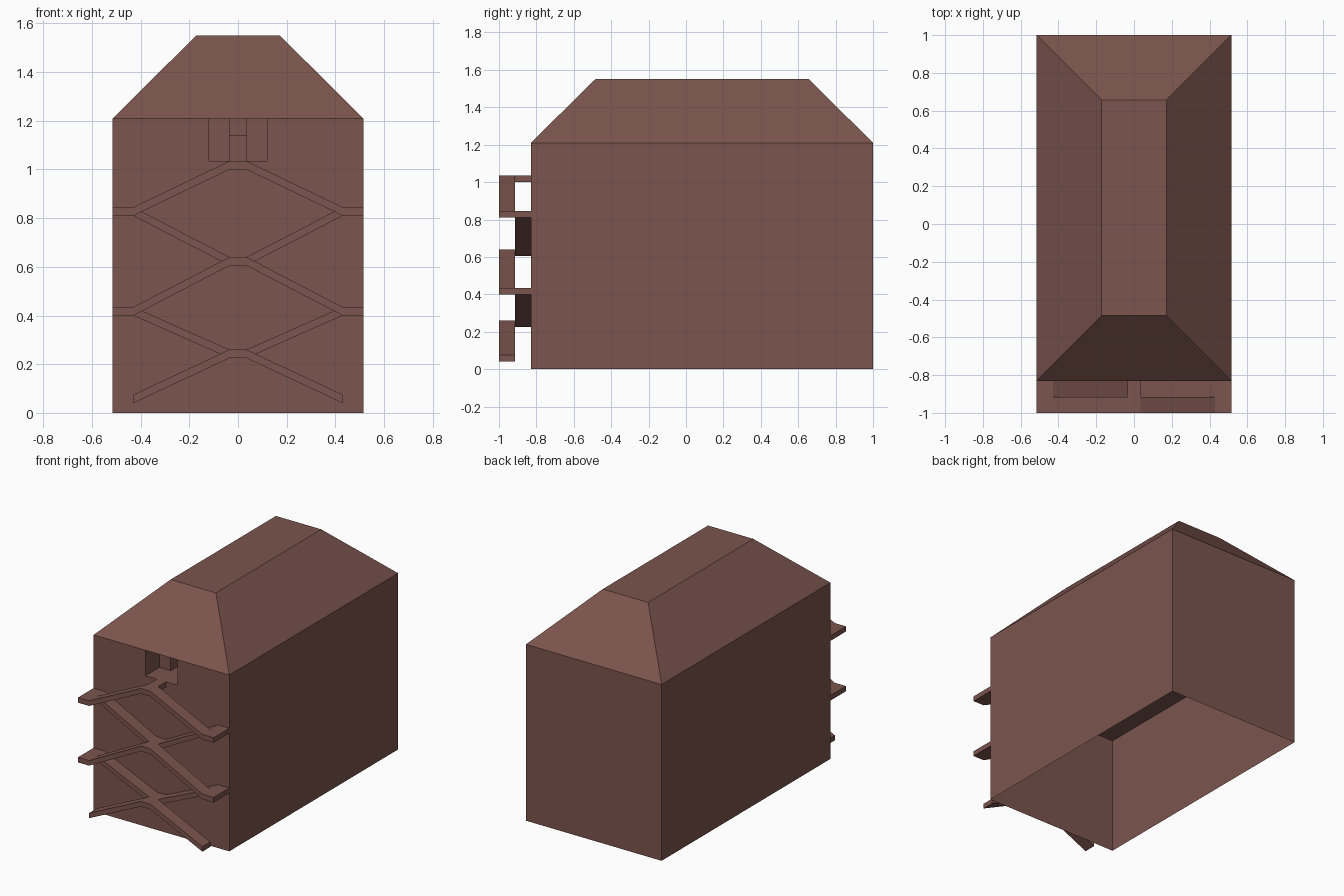
import bpy, bmesh

if "Cube" in bpy.data.objects:
    bpy.data.objects.remove(bpy.data.objects["Cube"])

brown = bpy.data.materials.new("brown_stone")
brown.diffuse_color = (0.2, 0.09, 0.075, 1)
brown.use_nodes = True
brown.node_tree.nodes["Principled BSDF"].inputs["Base Color"].default_value = brown.diffuse_color

W, F, B, H = 0.515, -0.83, 1.0, 1.21   # half width, front, back, eaves height


def build(name, polys):
    """Make an object from polygons given as point lists."""
    bm = bmesh.new()
    for p in polys:
        bm.faces.new([bm.verts.new(c) for c in p])
    bmesh.ops.remove_doubles(bm, verts=bm.verts, dist=1e-4)
    bmesh.ops.recalc_face_normals(bm, faces=bm.faces)
    me = bpy.data.meshes.new(name)
    bm.to_mesh(me)
    bm.free()
    me.materials.append(brown)
    ob = bpy.data.objects.new(name, me)
    bpy.context.collection.objects.link(ob)
    return ob


def prism(name, profile, y0, y1):
    """Extrude an x-z profile between two depths."""
    n = len(profile)
    a = [(x, y0, z) for x, z in profile]
    b = [(x, y1, z) for x, z in profile]
    sides = [[a[i], a[(i + 1) % n], b[(i + 1) % n], b[i]] for i in range(n)]
    return build(name, [a, b[::-1]] + sides)


def walls(plan, z0, z1):
    """Upright quads along an open plan line."""
    return [[(*p, z0), (*q, z0), (*q, z1), (*p, z1)] for p, q in zip(plan, plan[1:])]


# Main shell: open underneath, front wall notched for the porch, hipped roof
R, S, D, P, L = 0.12, 1.035, 0.035, -0.68, 1.14
eave = [(-W, F, H), (W, F, H), (W, B, H), (-W, B, H)]
top = [(-0.172, -0.485, 1.55), (0.172, -0.485, 1.55), (0.172, 0.657, 1.55), (-0.172, 0.657, 1.55)]
shell = walls([(W, F), (W, B), (-W, B), (-W, F)], 0, H)
shell.append([(x, F, z) for x, z in
              [(-W, 0), (W, 0), (W, H), (R, H), (R, S), (-R, S), (-R, H), (-W, H)]])
shell += [[eave[i], eave[(i + 1) % 4], top[(i + 1) % 4], top[i]] for i in range(4)]
shell.append(top)
build("building_shell", shell)

# Recessed porch with a narrow doorway and lintel
E, K = -0.6, -0.4
porch_plan = [(-R, F), (-R, P), (-D, P), (-D, E), (D, E), (D, P), (R, P), (R, F)]
porch = [w for i, w in enumerate(walls(porch_plan, S, H)) if i != 3]
porch += [[(x, y, z) for x, y in porch_plan] for z in (S, H)]
porch.append([(-D, E, L), (D, E, L), (D, E, H), (-D, E, H)])
passage = [(-D, E), (-D, K), (D, K), (D, E)]
porch += walls(passage, S, L)
porch += [[(x, y, z) for x, y in passage] for z in (S, L)]
build("porch_recess", porch)

# Inner ceiling seen through the open underside
build("inner_ceiling", [[(-W, F, 0.82), (W, F, 0.82), (W, B, 0.82), (-W, B, 0.82)]])

# Zigzag stair: outer flights climb inward, inner flights climb outward
T, M, X = 0.035, -0.915, 0.43
side_z = [0.04, 0.40, 0.81]
mid_z = [0.225, 0.605, 1.0]


def flight(name, xa, za, xb, zb, y0, y1):
    prism(name, [(xa, za), (xb, zb), (xb, zb + T), (xa, za + T)], y0, y1)


for i in range(3):
    flight("middle_landing", -D, mid_z[i], D, mid_z[i], -1, F)
    for s in (-1, 1):
        flight("outer_flight", s * X, side_z[i], s * D, mid_z[i], -1, M)
        if i < 2:
            flight("inner_flight", s * D, mid_z[i], s * X, side_z[i + 1], M, F)
            flight("side_landing", s * X, side_z[i + 1], s * W, side_z[i + 1], -1, F)
